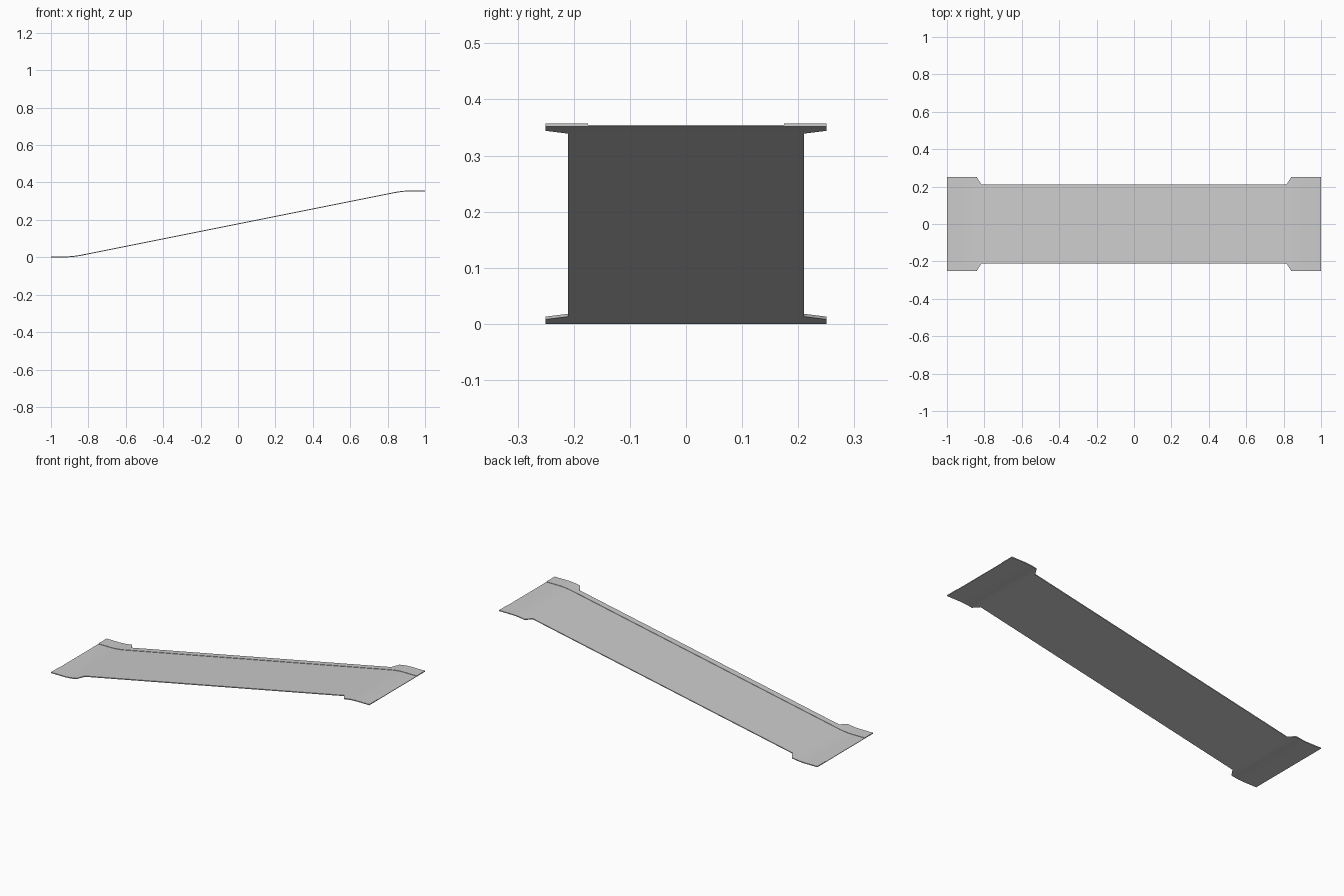
import bpy, bmesh

if "Cube" in bpy.data.objects:
    bpy.data.objects.remove(bpy.data.objects["Cube"])

DECK_T, RAIL_T, INNER = 0.0028, 0.005, 0.175   # deck / raised border thickness, border inner edge

# Lower half of the underside path: x, z, half width
lower = [(-1.0, 0.0, 0.25), (-0.91, 0.0, 0.25), (-0.887, 0.0014, 0.25),
         (-0.863, 0.0042, 0.25), (-0.84, 0.008, 0.25), (-0.815, 0.013, 0.21)]
# Upper half is the lower half turned half a revolution
RISE = 0.352
path = lower + [(-x, RISE - z, w) for x, z, w in reversed(lower)]


def section(bm, x, z, w):
    """Ring across the ramp: flat underside, recessed deck, raised borders."""
    ring = [(-w, 0), (-INNER, 0), (INNER, 0), (w, 0), (w, RAIL_T), (INNER, RAIL_T),
            (INNER, DECK_T), (-INNER, DECK_T), (-INNER, RAIL_T), (-w, RAIL_T)]
    return [bm.verts.new((x, y, z + h)) for y, h in ring]


# Ramp plate lofted through all sections
bm = bmesh.new()
rings = [section(bm, *p) for p in path]
for a, b in zip(rings, rings[1:]):
    for i in range(len(a)):
        j = (i + 1) % len(a)
        bm.faces.new((a[i], a[j], b[j], b[i]))

# End caps
for r in (rings[0], rings[-1]):
    bm.faces.new((r[0], r[1], r[8], r[9]))
    bm.faces.new((r[1], r[2], r[6], r[7]))
    bm.faces.new((r[2], r[3], r[4], r[5]))
    bm.faces.new((r[1], r[7], r[8]))
    bm.faces.new((r[2], r[5], r[6]))
# Drop the degenerate slivers that share a straight edge
bmesh.ops.dissolve_degenerate(bm, dist=1e-6, edges=bm.edges[:])
bmesh.ops.recalc_face_normals(bm, faces=bm.faces[:])

mesh = bpy.data.meshes.new("ramp_plate")
bm.to_mesh(mesh)
bm.free()
ramp = bpy.data.objects.new("ramp_plate", mesh)
bpy.context.collection.objects.link(ramp)

# Soft bends, crisp edges
bpy.context.view_layer.objects.active = ramp
ramp.select_set(True)
bpy.ops.object.shade_smooth_by_angle(angle=0.5)
